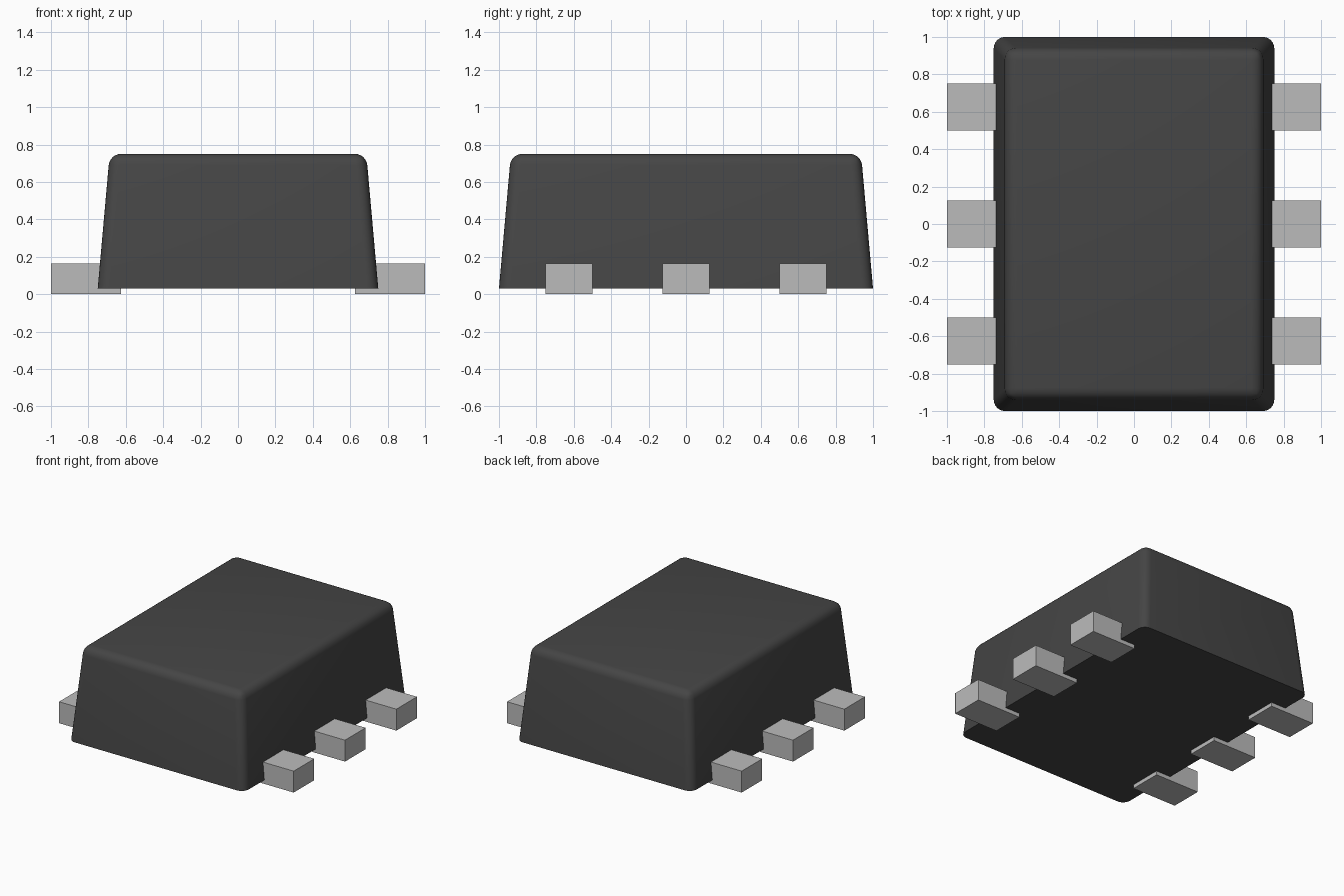
import bpy, bmesh, math

cube = bpy.data.objects.get("Cube")
if cube:
    bpy.data.objects.remove(cube, do_unlink=True)


def make_material(name, value, roughness):
    mat = bpy.data.materials.new(name)
    mat.use_nodes = True
    color = (value, value, value, 1)
    mat.diffuse_color = color
    bsdf = mat.node_tree.nodes["Principled BSDF"]
    bsdf.inputs["Base Color"].default_value = color
    bsdf.inputs["Roughness"].default_value = roughness
    return mat


def add_object(name, bm, mat):
    bmesh.ops.recalc_face_normals(bm, faces=bm.faces)
    mesh = bpy.data.meshes.new(name)
    bm.to_mesh(mesh)
    bm.free()
    mesh.materials.append(mat)
    obj = bpy.data.objects.new(name, mesh)
    bpy.context.collection.objects.link(obj)
    return obj


plastic = make_material("dark grey plastic", 0.06, 0.6)
metal = make_material("light grey metal", 0.5, 0.5)

# Tapered package body, rounded everywhere except the bottom rim
BOTTOM, TOP = 0.03, 0.75
bm = bmesh.new()
rings = []
for half_x, half_y, z in ((0.75, 1.0, BOTTOM), (0.686, 0.936, TOP)):
    rings.append([bm.verts.new((sx * half_x, sy * half_y, z))
                  for sx, sy in ((-1, -1), (1, -1), (1, 1), (-1, 1))])
low, high = rings
bm.faces.new(low)
bm.faces.new(high)
for i in range(4):
    j = (i + 1) % 4
    bm.faces.new((low[i], low[j], high[j], high[i]))
rounded = [e for e in bm.edges if max(v.co.z for v in e.verts) > BOTTOM + 0.1]
bmesh.ops.bevel(bm, geom=rounded, offset=0.06, offset_type='OFFSET',
                segments=6, profile=0.5, affect='EDGES')
body = add_object("package_body", bm, plastic)

bpy.ops.object.select_all(action='DESELECT')
body.select_set(True)
bpy.context.view_layer.objects.active = body
bpy.ops.object.shade_smooth_by_angle(angle=math.radians(35))

# Leads: L-shaped profile, a block outside and a thin foot under the body
WIDTH = 0.25
profile = ((0.625, 0), (1.0, 0), (1.0, 0.165), (0.738, 0.165),
           (0.75, BOTTOM), (0.625, BOTTOM))
for side, sign in (("left", 1), ("right", -1)):
    for place, y in (("front", -0.625), ("middle", 0), ("back", 0.625)):
        bm = bmesh.new()
        face = bm.faces.new([bm.verts.new((sign * x, y - WIDTH / 2, z))
                             for x, z in profile])
        extruded = bmesh.ops.extrude_face_region(bm, geom=[face])["geom"]
        bmesh.ops.translate(bm, vec=(0, WIDTH, 0),
                            verts=[v for v in extruded
                                   if isinstance(v, bmesh.types.BMVert)])
        add_object(f"{side}_{place}_lead", bm, metal)
